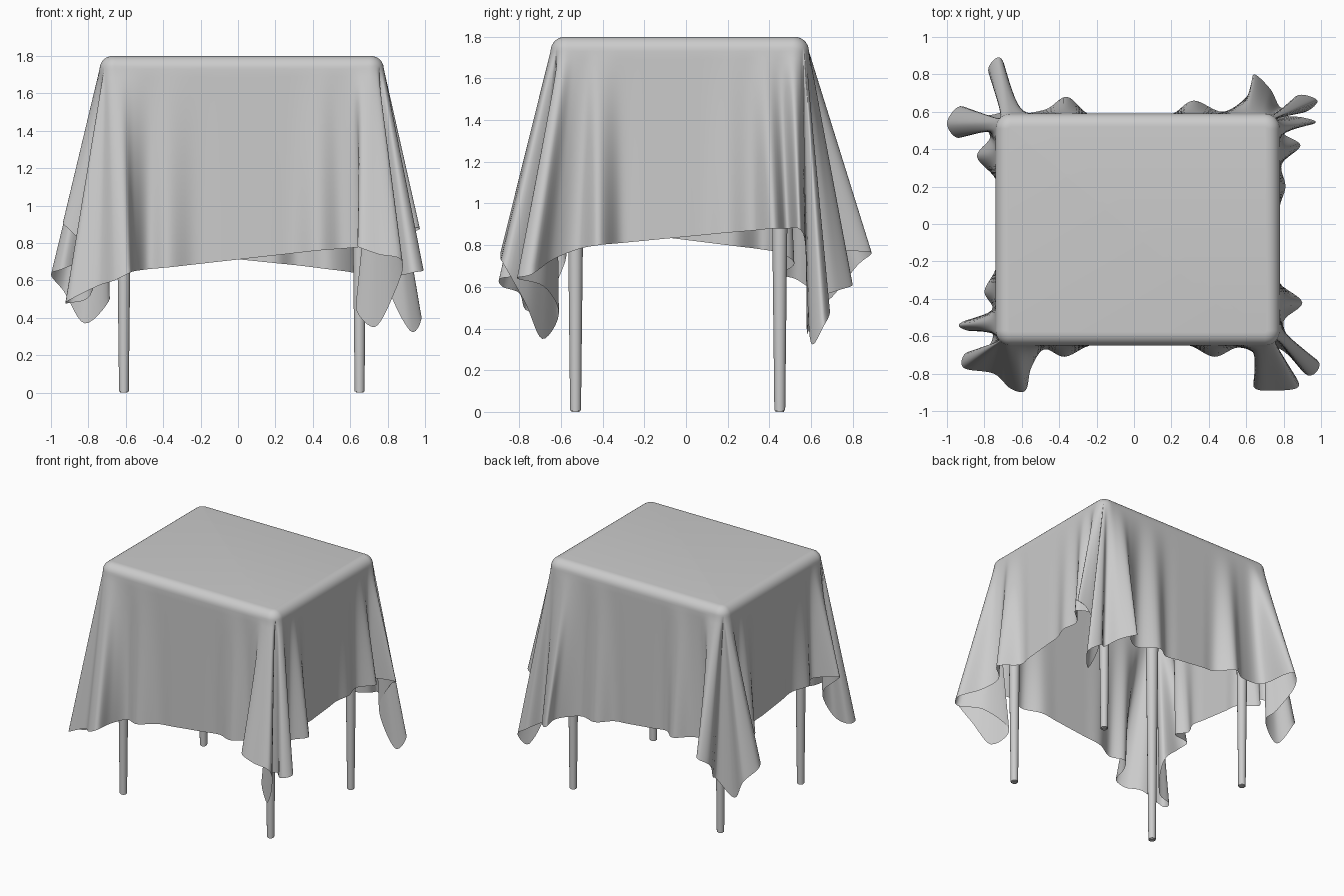
import bpy, bmesh, math
from mathutils import Vector

cube = bpy.data.objects.get("Cube")
if cube:
    bpy.data.objects.remove(cube)

mat = bpy.data.materials.new("plain grey")
mat.use_nodes = True
grey = (0.6, 0.6, 0.6, 1)
mat.diffuse_color = grey
mat.node_tree.nodes["Principled BSDF"].inputs["Base Color"].default_value = grey

CENTRE = Vector((0.02, -0.03))
HALF = Vector((0.76, 0.62))
TOP = 1.8
PLAN_R = 0.08      # corner radius seen from above
EDGE_R = 0.07      # rounding of the cloth over the table edge
SIDES = [Vector((1, 0)), Vector((0, 1)), Vector((-1, 0)), Vector((0, -1))]
SIGNS = [(-1, -1), (1, -1), (1, 1), (-1, 1)]
CORNERS = [CENTRE + Vector((HALF.x * i, HALF.y * j)) for i, j in SIGNS]
LENGTHS = [2 * HALF.x, 2 * HALF.y] * 2
STARTS = [sum(LENGTHS[:k]) for k in range(4)]
TOTAL = sum(LENGTHS)


def finish(bm, name, angle):
    mesh = bpy.data.meshes.new(name)
    bm.to_mesh(mesh)
    bm.free()
    obj = bpy.data.objects.new(name, mesh)
    bpy.context.collection.objects.link(obj)
    mesh.materials.append(mat)
    bpy.ops.object.select_all(action='DESELECT')
    obj.select_set(True)
    bpy.context.view_layer.objects.active = obj
    bpy.ops.object.shade_smooth_by_angle(angle=math.radians(angle))
    return obj


def rim(s, inset=0.0):
    """Point at distance s along the rounded table outline."""
    s %= TOTAL
    k = max(i for i in range(4) if STARTS[i] <= s)
    p = CORNERS[k] + SIDES[k] * (s - STARTS[k]) - CENTRE
    core = Vector([max(PLAN_R - h, min(h - PLAN_R, v)) for v, h in zip(p, HALF)])
    return CENTRE + core + (p - core).normalized() * (PLAN_R - inset)


# Hem of the hanging folds around each table corner, counterclockwise
front_left = [(-.80, -.36, .87), (-.76, -.46, .88), (-.93, -.53, .91),
              (-.89, -.57, .86), (-.76, -.58, .72), (-.79, -.67, .52),
              (-.90, -.69, .48), (-.91, -.77, .49), (-.75, -.80, .57),
              (-.66, -.88, .60), (-.58, -.89, .64), (-.55, -.77, .65),
              (-.48, -.67, .66), (-.37, -.71, .67)]
front_right = [(.43, -.71, .76), (.56, -.66, .77), (.67, -.72, .78),
               (.64, -.87, .78), (.75, -.89, .74), (.88, -.87, .70),
               (.83, -.77, .52), (.73, -.69, .35), (.63, -.61, .47),
               (.80, -.68, .60), (.93, -.81, .64), (.99, -.74, .66),
               (.85, -.64, .73), (.80, -.52, .78), (.90, -.42, .80)]
back_right = [(.81, .20, .86), (.79, .32, .87), (.89, .42, .88),
              (.80, .49, .88), (.97, .54, .88), (.90, .57, .82),
              (.80, .58, .60), (.92, .60, .33), (.98, .66, .41),
              (.88, .69, .49), (.79, .62, .54), (.73, .72, .58),
              (.64, .80, .61), (.62, .70, .64), (.48, .60, .66), (.32, .66, .68)]
back_left = [(-.36, .68, .75), (-.48, .61, .76), (-.66, .61, .78),
             (-.69, .84, .77), (-.73, .89, .76), (-.78, .82, .70),
             (-.72, .70, .55), (-.69, .61, .49), (-.82, .58, .37),
             (-.93, .63, .54), (-1.0, .54, .63), (-.94, .46, .66),
             (-.82, .52, .71), (-.77, .46, .76), (-.84, .36, .78)]

# Tie each hem point to a place on the rim, gathering the folds at the corner
groups = []
for k, pts in enumerate([front_left, front_right, back_right, back_left]):
    corner = CORNERS[k]
    before = (corner - Vector(pts[0][:2])).dot(SIDES[k - 1])
    after = (Vector(pts[-1][:2]) - corner).dot(SIDES[k])
    group = []
    for i, p in enumerate(pts):
        w = 2 * i / (len(pts) - 1) - 1
        s = STARTS[k] + w * abs(w) * (before if w < 0 else after)
        group.append(Vector((*p, s)))
    groups.append(group)

# Fill the flat sides between the corners
FILL = 5
controls = []
for k, group in enumerate(groups):
    controls += group
    a, b = group[-1], groups[(k + 1) % 4][0].copy()
    if k == 3:
        b[3] += TOTAL
    for j in range(1, FILL + 1):
        m = a.lerp(b, j / (FILL + 1))
        m.xy = rim(m.w)
        controls.append(m)


def control(i):
    turns, j = divmod(i, len(controls))
    p = controls[j].copy()
    p[3] += turns * TOTAL
    return p


# Smooth curve through the hem points
STEPS = 6
hem = []
for i in range(len(controls)):
    a, b, c, d = (control(i + j) for j in (-1, 0, 1, 2))
    for j in range(STEPS):
        t = j / STEPS
        hem.append(b + (c - a) * (t / 2) + (a * 2 - b * 5 + c * 4 - d) * (t * t / 2)
                   + (b * 3 - a - c * 3 + d) * (t ** 3 / 2))

# Tablecloth: rounded edge, then folds running down to the hem
bm = bmesh.new()
rings = []
ARC = 7
for j in range(ARC):
    a = math.pi / 2 * j / ARC
    inset, z = EDGE_R * (1 - math.sin(a)), TOP - EDGE_R * (1 - math.cos(a))
    rings.append([bm.verts.new((*rim(h.w, inset), z)) for h in hem])
DROP = 24
for j in range(DROP + 1):
    t = j / DROP
    rings.append([bm.verts.new(Vector((*rim(h.w), TOP - EDGE_R)).lerp(h.xyz, t))
                  for h in hem])
bm.faces.new(rings[0])
for upper, lower in zip(rings, rings[1:]):
    for i in range(len(hem)):
        n = (i + 1) % len(hem)
        bm.faces.new((upper[i], lower[i], lower[n], upper[n]))
finish(bm, "tablecloth", 80)

# Table top hidden under the cloth
bm = bmesh.new()
bmesh.ops.create_cube(bm, size=1)
for v in bm.verts:
    v.co = (CENTRE.x + v.co.x * (2 * HALF.x - 0.08),
            CENTRE.y + v.co.y * (2 * HALF.y - 0.08), 1.755 + v.co.z * 0.05)
finish(bm, "table_top", 30)

# Four tapered legs
for side, x in (("right", -0.61), ("left", 0.65)):
    for end, y in (("front", -0.53), ("back", 0.45)):
        bm = bmesh.new()
        bmesh.ops.create_cone(bm, cap_ends=True, segments=24, radius1=0.026,
                              radius2=0.046, depth=1.74)
        bmesh.ops.translate(bm, verts=bm.verts, vec=(x, y, 0.87))
        foot = [e for e in bm.edges if all(v.co.z < 0.01 for v in e.verts)]
        bmesh.ops.bevel(bm, geom=foot, offset=0.006, segments=2, affect='EDGES')
        finish(bm, f"{end}_{side}_leg", 40)
